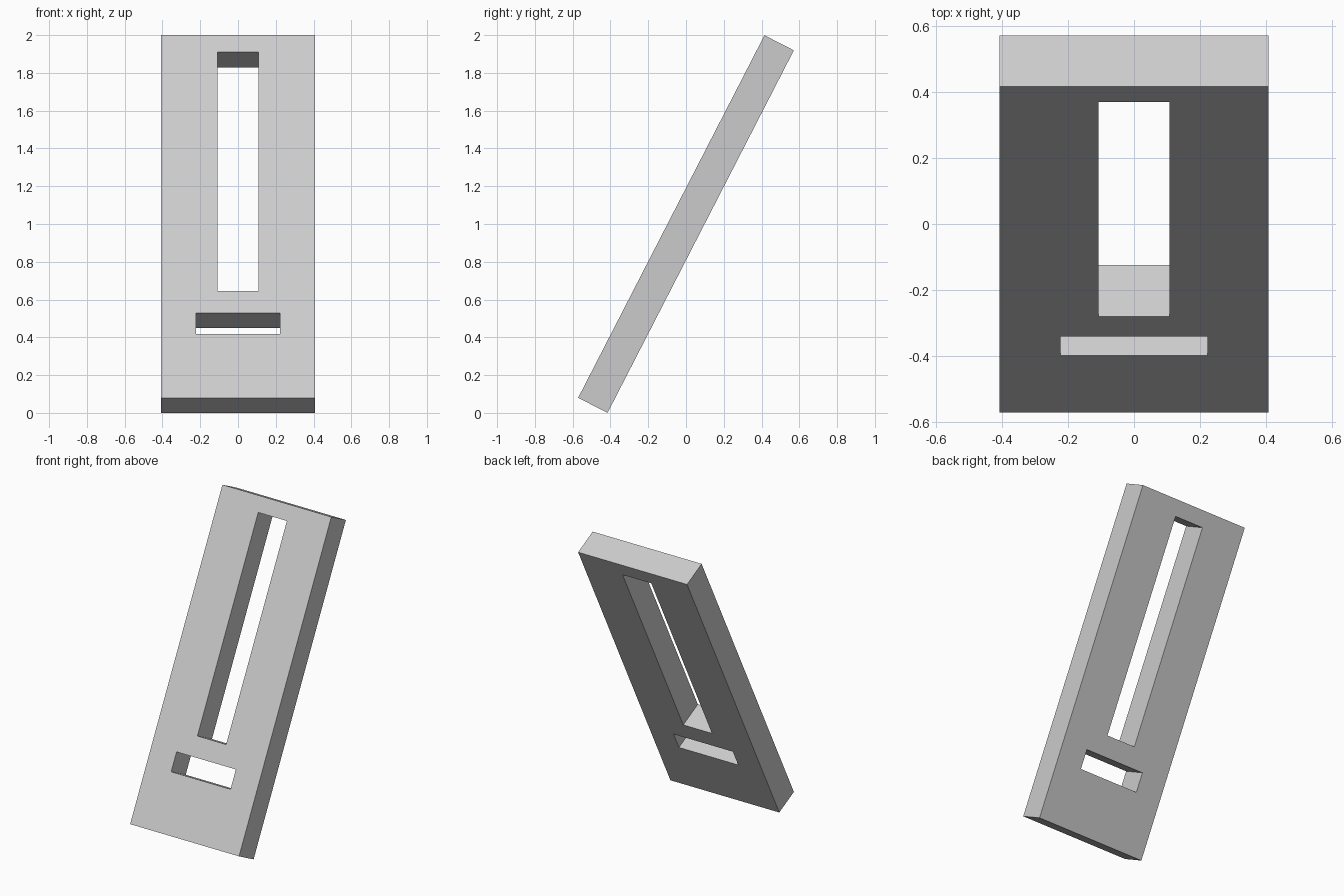
import bpy
import math

if "Cube" in bpy.data.objects:
    bpy.data.objects.remove(bpy.data.objects["Cube"], do_unlink=True)

WIDTH, THICKNESS, LENGTH = 0.815, 0.175, 2.158
LEAN = math.radians(27.2)

grey = bpy.data.materials.new("light_grey")
grey.use_nodes = True
colour = (0.6, 0.6, 0.6, 1)
grey.diffuse_color = colour
grey.node_tree.nodes["Principled BSDF"].inputs["Base Color"].default_value = colour


def box(name, size, z=0):
    """Box centred on the panel axis, with its scale applied."""
    bpy.ops.mesh.primitive_cube_add(size=1, location=(0, 0, z))
    obj = bpy.context.object
    obj.name = name
    obj.scale = size
    bpy.ops.object.transform_apply(location=True, rotation=False, scale=True)
    obj.data.materials.append(grey)
    return obj


def cut_slot(panel, name, width, bottom, top):
    """Cut a slot through the panel; heights run along it from its lower end."""
    middle = (bottom + top) / 2 - LENGTH / 2
    cutter = box(name, (width, THICKNESS * 2, top - bottom), middle)
    cutter.hide_render = True
    mod = panel.modifiers.new(name, "BOOLEAN")
    mod.operation = "DIFFERENCE"
    mod.solver = "EXACT"
    mod.object = cutter
    bpy.context.view_layer.objects.active = panel
    bpy.ops.object.modifier_apply(modifier=mod.name)
    bpy.data.objects.remove(cutter, do_unlink=True)


# Slab with a long upright slot and a short cross slot
panel = box("slotted_panel", (WIDTH, THICKNESS, LENGTH))
cut_slot(panel, "long_slot", 0.215, 0.636, 2.057)
cut_slot(panel, "cross_slot", 0.444, 0.38, 0.506)

# Lean the panel back, resting on its lower rear edge
panel.rotation_euler.x = -LEAN
panel.location.z = (LENGTH * math.cos(LEAN) + THICKNESS * math.sin(LEAN)) / 2
